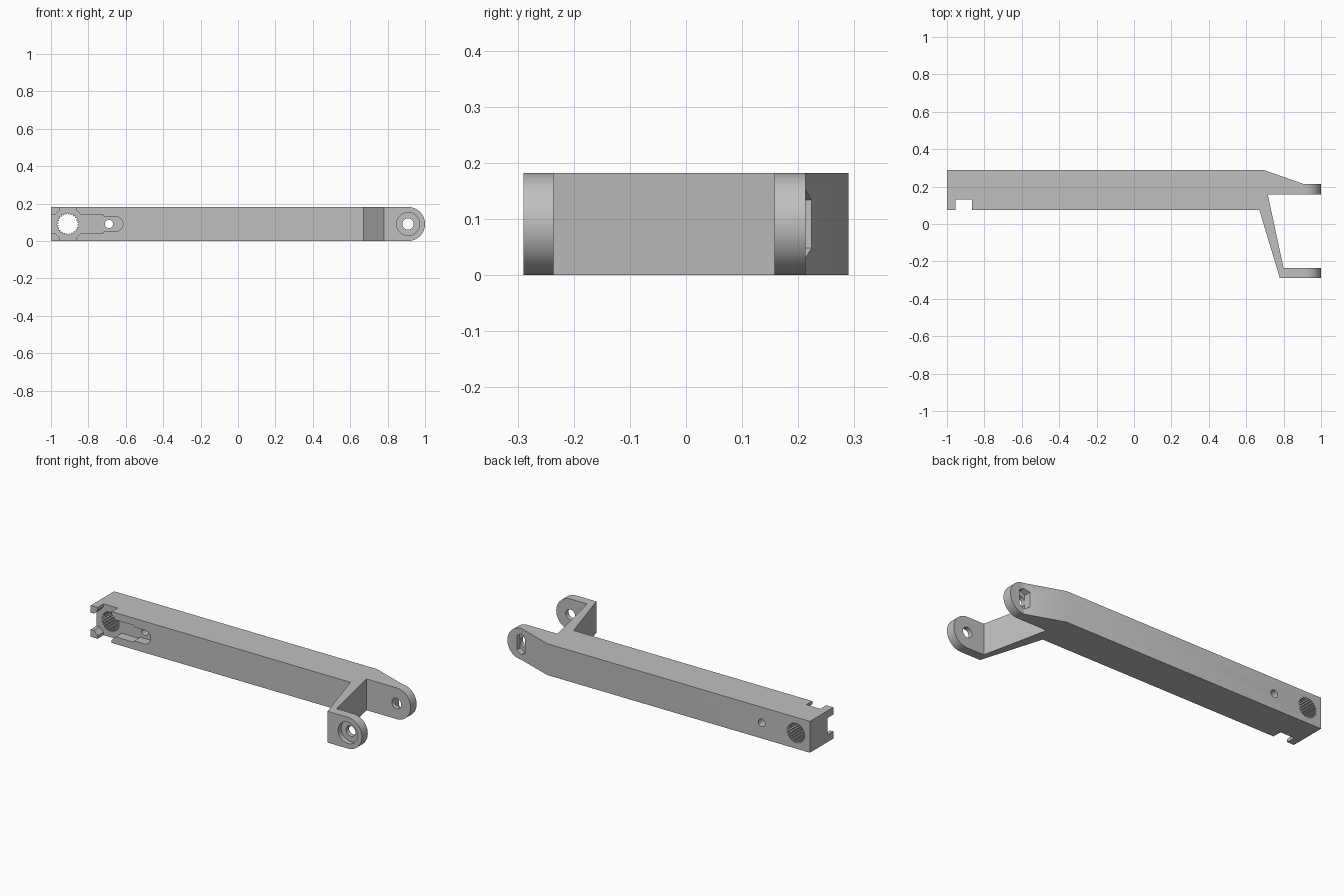
import bpy, bmesh, math
from mathutils import Vector

cube = bpy.data.objects.get("Cube")
if cube:
    bpy.data.objects.remove(cube, do_unlink=True)

MID = 0.091          # half height of the bar, also the lug radius
AXLE_X = -0.91       # splined bore
SCREW_X = -0.69      # small screw hole
PIVOT_X = 1 - MID    # lug holes

plastic = bpy.data.materials.new("grey plastic")
plastic.use_nodes = True
grey = (0.53, 0.53, 0.53, 1)
plastic.diffuse_color = grey
plastic.node_tree.nodes["Principled BSDF"].inputs["Base Color"].default_value = grey


def prism(name, points, lo, hi, along):
    """Extrude a closed outline (x, y) along z, or (x, z) along y."""
    bm = bmesh.new()
    if along == "z":
        verts = [bm.verts.new((a, b, lo)) for a, b in points]
        step = Vector((0, 0, hi - lo))
    else:
        verts = [bm.verts.new((a, lo, b)) for a, b in points]
        step = Vector((0, hi - lo, 0))
    face = bm.faces.new(verts)
    ext = bmesh.ops.extrude_face_region(bm, geom=[face])
    moved = [g for g in ext["geom"] if isinstance(g, bmesh.types.BMVert)]
    bmesh.ops.translate(bm, verts=moved, vec=step)
    bmesh.ops.recalc_face_normals(bm, faces=bm.faces)
    mesh = bpy.data.meshes.new(name)
    bm.to_mesh(mesh)
    bm.free()
    obj = bpy.data.objects.new(name, mesh)
    bpy.context.collection.objects.link(obj)
    return obj


def arc(cx, cz, r, start, end, n):
    angles = [math.radians(start + (end - start) * i / n) for i in range(n + 1)]
    return [(cx + r * math.cos(a), cz + r * math.sin(a)) for a in angles]


def circle(cx, r, n=40):
    return arc(cx, MID, r, 0, 360, n)[:-1]


def combine(obj, tool, operation="DIFFERENCE"):
    tool.hide_render = True
    mod = obj.modifiers.new("shape", "BOOLEAN")
    mod.operation = operation
    mod.solver = "EXACT"
    mod.object = tool
    graph = bpy.context.evaluated_depsgraph_get()
    mesh = bpy.data.meshes.new_from_object(obj.evaluated_get(graph))
    obj.modifiers.clear()
    obj.data = mesh
    bpy.data.objects.remove(tool, do_unlink=True)


# Plan outline: bar, rear lug, slanted web and front lug
plan = [(-1, 0.29), (0.69, 0.29), (0.91, 0.213), (1.1, 0.213), (1.1, 0.158),
        (0.715, 0.158), (0.80, -0.236), (1.1, -0.236), (1.1, -0.29),
        (0.78, -0.29), (0.67, 0.075), (-1, 0.075)]
arm = prism("lever_arm", plan, -0.1, 0.3, "z")

# Side outline rounds both lugs
side = [(-1.2, 0)] + arc(PIVOT_X, MID, MID, -90, 90, 32) + [(-1.2, 2 * MID)]
combine(arm, prism("side_outline", side, -0.5, 0.5, "y"), "INTERSECT")

# Cross shaped pocket with a round ended slot, on the front of the bar
upper = [(-0.72, 0.131), (-0.72, 0.14), (-0.84, 0.14), (-0.865, 0.165),
         (-0.865, 0.3), (-0.955, 0.3), (-0.955, 0.165), (-0.98, 0.14), (-1.1, 0.14)]
lower = [(x, 2 * MID - z) for x, z in reversed(upper)]
pocket = arc(-0.655, MID, 0.04, -90, 90, 16) + upper + lower
combine(arm, prism("pocket_cutter", pocket, 0.0, 0.13, "y"))

# Splined bore
teeth = 24
spline = []
for i in range(teeth * 4):
    a = math.tau * i / (teeth * 4)
    r = 0.058 if i % 4 < 2 else 0.051
    spline.append((AXLE_X + r * math.cos(a), MID + r * math.sin(a)))
combine(arm, prism("bore_cutter", spline, 0.0, 0.5, "y"))

# Screw hole, pivot holes and front washer seat
combine(arm, prism("screw_cutter", circle(SCREW_X, 0.022), 0.0, 0.5, "y"))
combine(arm, prism("pivot_cutter", circle(PIVOT_X, 0.03), -0.5, 0.5, "y"))
combine(arm, prism("seat_cutter", circle(PIVOT_X, 0.062), -0.5, -0.262, "y"))

# Tall nut pocket on the back of the rear lug
w, h, c = 0.03, 0.06, 0.017
nut = [(-w, c - h), (0, -h), (w, c - h), (w, h - c), (0, h), (-w, h - c)]
nut = [(PIVOT_X + x, MID + z) for x, z in nut]
combine(arm, prism("nut_cutter", nut, 0.182, 0.5, "y"))

# Finish
arm.data.materials.clear()
arm.data.materials.append(plastic)
for p in arm.data.polygons:
    p.material_index = 0
bpy.ops.object.select_all(action="DESELECT")
arm.select_set(True)
bpy.context.view_layer.objects.active = arm
bpy.ops.object.shade_smooth_by_angle(angle=math.radians(25))
